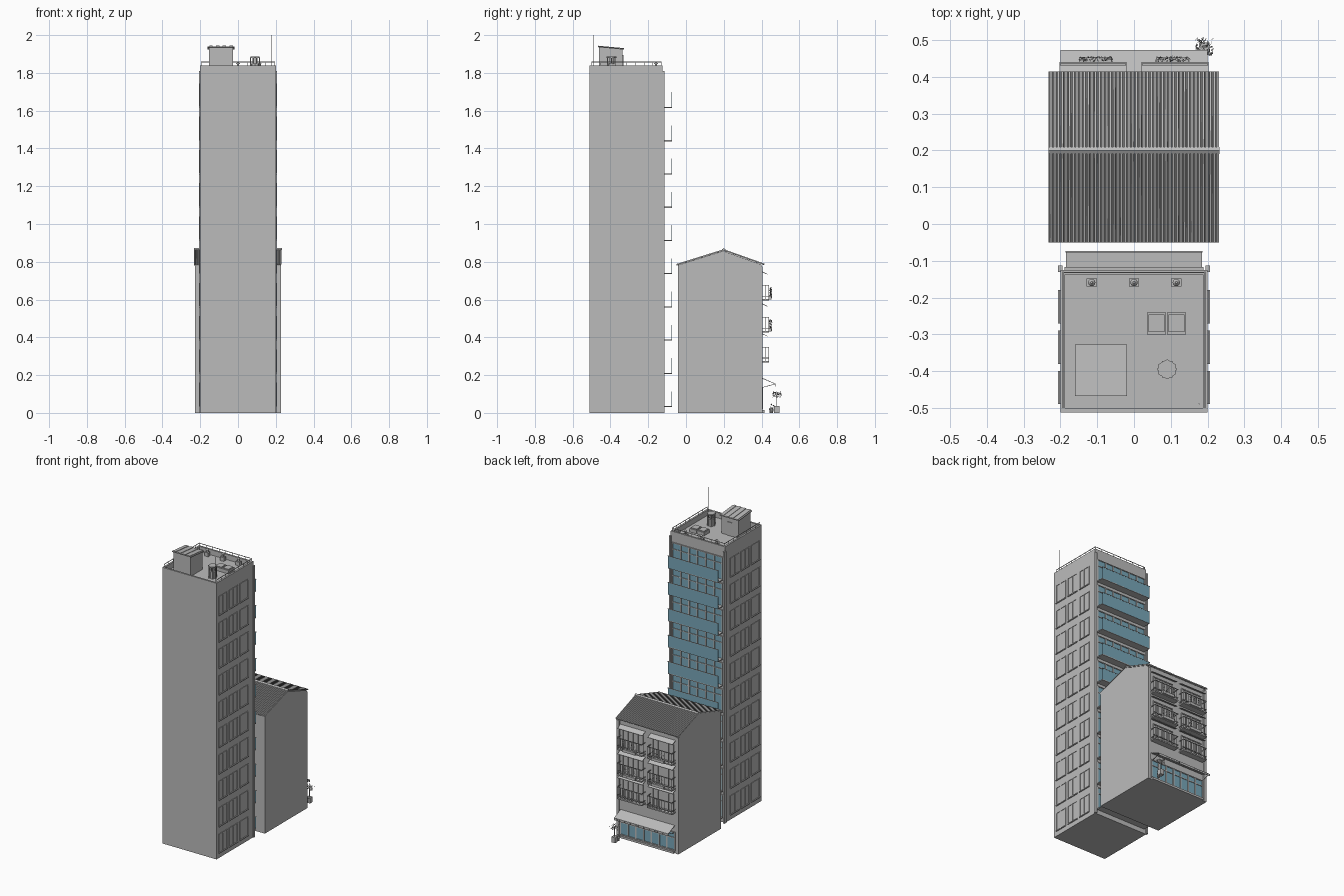
import bpy, bmesh, math, random
from mathutils import Matrix, Vector

random.seed(4)


def material(name, rgb):
    m = bpy.data.materials.new(name)
    m.diffuse_color = (*rgb, 1)
    return m


GREY = material("concrete_grey", (0.5, 0.5, 0.5))
BLUE = material("glass_blue", (0.19, 0.39, 0.49))


class Part:
    """Collects simple solids into one named object."""

    def __init__(self, name, mat=GREY):
        self.name, self.mat, self.bm = name, mat, bmesh.new()

    def box(self, x0, x1, y0, y1, z0, z1):
        m = Matrix.Translation(((x0 + x1) / 2, (y0 + y1) / 2, (z0 + z1) / 2))
        bmesh.ops.create_cube(self.bm, size=1, matrix=m @ Matrix.Diagonal((x1 - x0, y1 - y0, z1 - z0, 1)))

    def cyl(self, x, y, z0, z1, r, n=12, r2=None):
        bmesh.ops.create_cone(self.bm, cap_ends=True, segments=n, radius1=r, radius2=r if r2 is None else r2,
                              depth=z1 - z0, matrix=Matrix.Translation((x, y, (z0 + z1) / 2)))

    def prism(self, profile, x0, x1):
        """Extrude a closed (y, z) profile along x."""
        vs = [self.bm.verts.new((x0, y, z)) for y, z in profile]
        f = self.bm.faces.new(vs)
        ext = bmesh.ops.extrude_face_region(self.bm, geom=[f])["geom"]
        bmesh.ops.translate(self.bm, vec=(x1 - x0, 0, 0), verts=[v for v in ext if isinstance(v, bmesh.types.BMVert)])

    def leaves(self, centre, spread, count, size):
        for _ in range(count):
            p = Vector(centre) + Vector([random.uniform(-s, s) for s in spread])
            a, b = (Vector([random.uniform(-1, 1) for _ in range(3)]).normalized() * size for _ in range(2))
            self.bm.faces.new([self.bm.verts.new(q) for q in (p - a, p - b * 0.5, p + a, p + b * 0.5)])

    def done(self):
        bmesh.ops.recalc_face_normals(self.bm, faces=self.bm.faces[:])
        me = bpy.data.meshes.new(self.name)
        self.bm.to_mesh(me)
        self.bm.free()
        me.materials.append(self.mat)
        ob = bpy.data.objects.new(self.name, me)
        bpy.context.collection.objects.link(ob)
        return ob


FLOORS = [0.035 + 0.176 * i for i in range(10)]

# Tower shell with roof parapet
p = Part("tower_body")
p.box(-0.2, 0.2, -0.512, -0.125, 0, 1.805)
for x0, x1, y0, y1 in ((-0.2, 0.2, -0.512, -0.5), (-0.2, 0.2, -0.137, -0.125),
                       (-0.2, -0.188, -0.5, -0.137), (0.188, 0.2, -0.5, -0.137)):
    p.box(x0, x1, y0, y1, 1.805, 1.84)
p.done()

p = Part("tower_corner_fins")
for s in (-1, 1):
    p.box(s * 0.2 - 0.006, s * 0.2 + 0.006, -0.13, -0.113, 0, 1.81)
p.done()

# Side windows: frame, mullion and sill, three per floor on each side
p = Part("tower_side_windows")
for s in (-1, 1):
    def plate(y0, y1, z0, z1, out):
        a, b = sorted((s * 0.198, s * (0.2 + out)))
        p.box(a, b, y0, y1, z0, z1)
    for z in FLOORS:
        for y in (-0.49, -0.38, -0.27):
            t, w, h = 0.005, 0.09, 0.125
            plate(y, y + w, z - 0.004, z + 0.002, 0.006)
            plate(y, y + w, z + h - t, z + h, 0.003)
            for yy in (y, y + w * 0.45, y + w - t):
                plate(yy, yy + t, z + 0.002, z + h - t, 0.003)
p.done()

# Rear glazing, mullions and balconies of the tower
glass = Part("tower_rear_glass", BLUE)
frame = Part("tower_rear_frames")
slabs = Part("tower_balcony_slabs")
panels = Part("tower_balcony_panels", BLUE)
rails = Part("tower_balcony_rails")
for z in FLOORS:
    glass.box(-0.185, 0.185, -0.126, -0.122, z, z + 0.145)
    for i in range(7):
        x = -0.185 + 0.37 * i / 6
        frame.box(x - 0.004, x + 0.004, -0.126, -0.117, z, z + 0.148)
    for zz in (0.104, 0.145):
        frame.box(-0.187, 0.187, -0.126, -0.118, z + zz, z + zz + 0.005)
    slabs.box(-0.185, 0.185, -0.125, -0.074, z - 0.005, z + 0.001)
    panels.box(-0.185, 0.185, -0.076, -0.074, z - 0.004, z + 0.075)
    rails.box(-0.186, 0.186, -0.077, -0.073, z + 0.075, z + 0.079)
for q in (glass, frame, slabs, panels, rails):
    q.done()

# Roof handrail along the parapet
p = Part("roof_handrail")
for x0, x1, y0, y1 in ((-0.194, 0.194, -0.133, -0.13), (-0.195, -0.192, -0.5, -0.13), (0.192, 0.195, -0.5, -0.13)):
    p.box(x0, x1, y0, y1, 1.856, 1.859)
for i in range(9):
    x = -0.192 + 0.048 * i
    p.box(x - 0.001, x + 0.001, -0.132, -0.13, 1.84, 1.857)
    for s in (-1, 1):
        y = -0.498 + 0.046 * i
        p.box(s * 0.193 - 0.001, s * 0.193 + 0.001, y - 0.001, y + 0.001, 1.84, 1.857)
p.done()

# Stair hut with a ribbed sloping roof and a door
p = Part("stair_hut")
p.prism([(-0.46, 1.8), (-0.335, 1.8), (-0.335, 1.925), (-0.46, 1.937)], -0.153, -0.027)
p.box(-0.11, -0.07, -0.336, -0.331, 1.805, 1.895)
p.done()
p = Part("stair_hut_roof")
p.prism([(-0.467, 1.936), (-0.328, 1.923), (-0.328, 1.928), (-0.467, 1.941)], -0.161, -0.019)
for i in range(4):
    x = -0.143 + i * 0.0355
    p.prism([(-0.467, 1.938), (-0.328, 1.925), (-0.328, 1.931), (-0.467, 1.944)], x - 0.009, x + 0.009)
p.done()

# Rooftop vent, skylights, small units and mast
p = Part("roof_vent")
p.cyl(0.09, -0.395, 1.8, 1.885, 0.011)
p.cyl(0.09, -0.395, 1.805, 1.85, 0.022, 8)
for i in range(6):
    a = math.tau * i / 6
    x, y = 0.09 + 0.023 * math.cos(a), -0.395 + 0.023 * math.sin(a)
    p.box(x - 0.003, x + 0.003, y - 0.003, y + 0.003, 1.805, 1.882)
p.cyl(0.09, -0.395, 1.878, 1.886, 0.027, 6)
p.done()
p = Part("roof_skylights")
for x in (0.036, 0.09):
    p.box(x, x + 0.051, -0.3, -0.24, 1.8, 1.828)
    p.box(x + 0.004, x + 0.047, -0.294, -0.246, 1.828, 1.833)
p.done()
p = Part("roof_units")
for x in (-0.115, 0, 0.115):
    p.box(x - 0.014, x + 0.014, -0.17, -0.148, 1.8, 1.83)
    p.cyl(x, -0.159, 1.83, 1.85, 0.006)
    p.cyl(x, -0.159, 1.848, 1.856, 0.01, 12, 0.003)
p.done()
p = Part("roof_mast")
p.cyl(0.177, -0.489, 1.8, 2.0, 0.0015, 6)
p.done()

# Low house with gabled ends
p = Part("house_body")
p.prism([(-0.043, 0), (0.4, 0), (0.4, 0.785), (0.197, 0.857), (-0.043, 0.782)], -0.228, 0.228)
p.box(-0.228, 0.228, 0.4, 0.404, 0.185, 0.265)
for s in (-1, 1):
    p.box(s * 0.218 - 0.01, s * 0.218 + 0.01, 0.4, 0.406, 0, 0.775)
p.done()

# Corrugated roof sheets and ridge cap
p = Part("house_roof")
rows = []
for y, z in ((-0.05, 0.782), (0.2, 0.86), (0.414, 0.784)):
    row = []
    for i in range(46):
        for f, dz in ((0, 0), (0.35, 0), (0.5, 0.005), (0.85, 0.005)):
            row.append(p.bm.verts.new((-0.232 + (i + f) * 0.464 / 46, y, z + dz)))
    rows.append(row)
for a, b in zip(rows, rows[1:]):
    for i in range(len(a) - 1):
        p.bm.faces.new((a[i], a[i + 1], b[i + 1], b[i]))
roof = p.done()
mod = roof.modifiers.new("thickness", "SOLIDIFY")
mod.thickness, mod.offset = 0.003, 0
p = Part("house_ridge_cap")
p.prism([(0.19, 0.862), (0.2, 0.866), (0.21, 0.862), (0.21, 0.866), (0.2, 0.872), (0.19, 0.866)], -0.233, 0.233)
p.done()

# House balconies with doors, railings, shades and planting
slab, rail, door = Part("house_balcony_slabs"), Part("house_balcony_rails"), Part("house_balcony_doors")
shade, plant = Part("house_window_shades"), Part("house_balcony_plants")
for k, z in enumerate((0.276, 0.434, 0.604)):
    for s in (-1, 1):
        x0, x1 = sorted((s * 0.02, s * 0.203))
        slab.box(x0, x1, 0.4, 0.44, z - 0.008, z)
        for zz in (0.012, 0.07):
            rail.box(x0, x1, 0.436, 0.44, z + zz, z + zz + 0.004)
            for xe in (x0, x1 - 0.003):
                rail.box(xe, xe + 0.003, 0.4, 0.44, z + zz, z + zz + 0.004)
        for i in range(15):
            x = x0 + 0.0015 + i * 0.18 / 14
            rail.box(x - 0.001, x + 0.001, 0.437, 0.439, z, z + 0.072)
        for xe in (x0, x1 - 0.002):
            rail.box(xe, xe + 0.002, 0.418, 0.42, z, z + 0.072)
        # door leaves
        for i in range(5):
            x = x0 + 0.015 + i * 0.15 / 4
            door.box(x - 0.003, x + 0.003, 0.4, 0.405, z, z + 0.115)
        door.box(x0 + 0.012, x1 - 0.015, 0.4, 0.406, z + 0.112, z + 0.118)
        door.box(x0 + 0.012, x1 - 0.015, 0.4, 0.405, z + 0.045, z + 0.049)
        # sloping shade
        shade.prism([(0.4, z + 0.143), (0.432, z + 0.128), (0.432, z + 0.131), (0.4, z + 0.147)], x0, x1)
        if k:
            xc = 0.105 * s
            plant.box(xc - 0.045, xc + 0.045, 0.44, 0.453, z - 0.004, z + 0.014)
            plant.leaves((xc, 0.448, z + 0.03), (0.045, 0.006, 0.03), 60, 0.005)
for q in (slab, rail, door, shade, plant):
    q.done()

# Shop front: glazing, frames, step and awning
p = Part("shop_glass", BLUE)
p.box(-0.2, 0.2, 0.399, 0.402, 0.022, 0.135)
p.done()
p = Part("shop_frames")
for i in range(8):
    x = -0.2 + i * 0.4 / 7
    p.box(x - 0.004, x + 0.004, 0.399, 0.407, 0.02, 0.138)
for z in (0.016, 0.098, 0.134):
    p.box(-0.204, 0.204, 0.399, 0.406, z, z + 0.006)
p.box(-0.2, 0.2, 0.4, 0.415, 0, 0.014)
p.done()
p = Part("shop_awning")
p.prism([(0.4, 0.183), (0.473, 0.152), (0.473, 0.155), (0.4, 0.187)], -0.2, 0.2)
for i in range(20):
    x = -0.2 + i * 0.02
    p.box(x + 0.001, x + 0.019, 0.471, 0.473, 0.14, 0.154)
for s in (-1, 1):
    p.prism([(0.4, 0.132), (0.471, 0.151), (0.471, 0.154), (0.4, 0.135)], s * 0.195 - 0.001, s * 0.195 + 0.001)
p.done()

# Potted tree and a low planter beside the entrance
p = Part("tree_pot")
p.box(0.177, 0.205, 0.466, 0.494, 0, 0.036)
p.cyl(0.191, 0.48, 0.03, 0.095, 0.002, 6)
p.done()
p = Part("tree_leaves")
p.leaves((0.191, 0.483, 0.097), (0.023, 0.024, 0.016), 90, 0.006)
p.leaves((0.185, 0.455, 0.03), (0.012, 0.01, 0.018), 30, 0.005)
p.done()
p = Part("entrance_planter")
p.cyl(0.185, 0.452, 0, 0.022, 0.009, 10, 0.012)
p.done()
